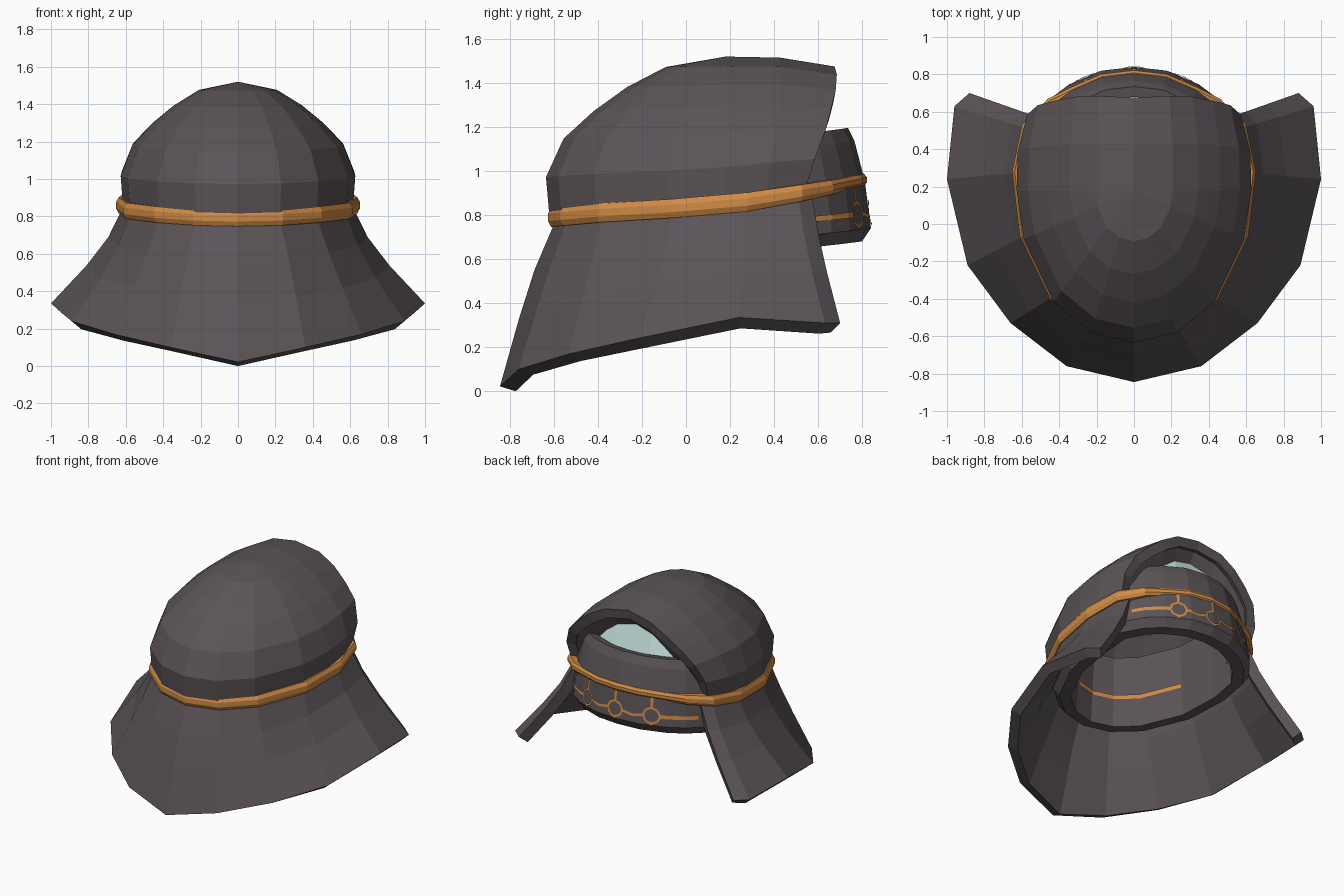
import bpy, bmesh, math
from mathutils import Vector

cube = bpy.data.objects.get("Cube")
if cube:
    bpy.data.objects.remove(cube, do_unlink=True)


def material(name, rgb):
    m = bpy.data.materials.new(name)
    m.use_nodes = True
    m.diffuse_color = (*rgb, 1)
    bsdf = m.node_tree.nodes["Principled BSDF"]
    bsdf.inputs["Base Color"].default_value = (*rgb, 1)
    bsdf.inputs["Roughness"].default_value = 0.8
    return m


CLOTH = material("dark_cloth", (0.105, 0.088, 0.096))
ORANGE = material("orange_trim", (0.64, 0.26, 0.06))
PALE = material("pale_lining", (0.64, 0.87, 0.83))


def build(name, grids, mat, wrap_u=False, wrap_v=False, thick=0):
    """Skin one or more grids of points into one flat-shaded object."""
    bm = bmesh.new()
    for rows in grids:
        vs = [[bm.verts.new(p) for p in row] for row in rows]
        nr, nc = len(vs), len(vs[0])
        for r in range(nr if wrap_v else nr - 1):
            for c in range(nc if wrap_u else nc - 1):
                r2, c2 = (r + 1) % nr, (c + 1) % nc
                bm.faces.new((vs[r][c], vs[r][c2], vs[r2][c2], vs[r2][c]))
    bmesh.ops.remove_doubles(bm, verts=bm.verts, dist=0.0005)
    bmesh.ops.recalc_face_normals(bm, faces=bm.faces)
    me = bpy.data.meshes.new(name)
    bm.to_mesh(me)
    bm.free()
    me.materials.append(mat)
    ob = bpy.data.objects.new(name, me)
    bpy.context.collection.objects.link(ob)
    if thick:
        mod = ob.modifiers.new("thickness", "SOLIDIFY")
        mod.thickness = thick
        mod.offset = -1
    return ob


def flip(p):
    return Vector((-p[0], p[1], p[2]))


def full_loop(half):
    half = [Vector(p) for p in half]
    return half + [flip(p) for p in reversed(half[1:-1])]


def full_arc(half):
    half = [Vector(p) for p in half]
    return [flip(p) for p in reversed(half[1:])] + half


# Half outline of the headband, from the -y side round to the +y side
HALF = [(0, -.605, .79), (.23, -.55, .795), (.43, -.39, .81), (.59, -.06, .83), (.63, .28, .86),
        (.58, .52, .90), (.45, .65, .925), (.33, .71, .94), (.17, .78, .955), (0, .80, .96)]
LOOP = full_loop(HALF)
N = len(LOOP)


def outward(i):
    t = LOOP[(i + 1) % N] - LOOP[i - 1]
    return Vector((t.y, -t.x, 0)).normalized()


def rear(i):
    """0 on the -y half, 1 on the exposed brow."""
    k = min(i % N, N - i % N)
    return max(0, min(1, (k - 4) / 3))


# Domed hood: a half dome on the -y side running on into a vault that ends in the open arch
PROFILE = [(1, 0), (1.02, .25), (.92, .49), (.75, .66), (.56, .81), (.34, .935), (0, 1)]
RIM_Y = [.54, .585, .635, .66, .68, .685, .675]
CROWN = Vector((0, .18, 1.52))


def dome_column(b):
    col = []
    for r, f in PROFILE:
        p = CROWN.lerp(b, r)
        p.z = b.z + (CROWN.z - b.z) * f
        col.append(p)
    return col


def vault_column(width, base, top, ys):
    return [Vector((width * r, y, base + (top - base) * f)) for (r, f), y in zip(PROFILE, ys)]


ARCH = vault_column(.56, .915, 1.475, RIM_Y)
half = [dome_column(Vector((x * .98, y - .015, z))) for x, y, z in HALF[:4]]
half.append(dome_column(Vector((.615, .18, .85))))
half.append(vault_column(.61, .88, 1.515, [.18 + (y - .18) * .5 for y in RIM_Y]))
half.append(ARCH)
hood = [[flip(p) for p in col] for col in reversed(half[1:])] + half
build("hood", [hood], CLOTH, thick=.07)

# Flared neck cape with a pointed hem and turned-in flap ends
CAPE_TOP = HALF[:6] + [(.53, .585, .905)]
HEM = [(0, -.845, .022), (.36, -.76, .10), (.66, -.53, .17), (.89, -.22, .24), (1, .24, .335),
       (.96, .63, .31), (.88, .70, .31)]
FLARE = [.8, .9, 1.1, 1.35, 1.35, 1.25, 1.25]
cape_rows = []
for t in (0, .3, .6, 1):
    half = []
    for top, hem, e in zip(CAPE_TOP, HEM, FLARE):
        a, b = Vector(top) * .98, Vector(hem)
        pt = a.lerp(b, t ** e)
        pt.z = a.z + (b.z - a.z) * t
        half.append(pt)
    cape_rows.append(full_arc(half))
build("neck_cape", [cape_rows], CLOTH, thick=.075)

# Orange headband, slimmer over the brow
band = []
for i, p in enumerate(LOOP):
    h = .043 - .015 * rear(i)
    sec = [(-.03, -h), (.008, -h), (.022, -.4 * h), (.022, .4 * h), (.008, h), (-.03, h)]
    band.append([p + outward(i) * d + Vector((0, 0, z)) for d, z in sec])
build("headband", [band], ORANGE, wrap_u=True, wrap_v=True)

# Inner cap ring whose +y side is the exposed brow
SECTION = [(-.08, .67), (0, .675), (.04, .735), (.012, .95), (-.035, 1.13), (-.065, 1.19),
           (-.12, 1.18), (-.10, .95)]


def cap_point(i, d, z):
    p, inset = LOOP[i % N], .075 * (1 - rear(i))
    q = p + outward(i % N) * (d - inset)
    return Vector((q.x, q.y, z + .6 * (p.z - .95)))


cap = [[cap_point(i, d, z) for d, z in SECTION] for i in range(N)]
build("cap_ring", [cap], CLOTH, wrap_u=True, wrap_v=True)

# Thin trim line inside the cap
trim = [[cap_point(i, -.103, .87), cap_point(i, -.106, .90)] for i in range(-3, 4)]
build("inner_trim", [trim], ORANGE)


# Dark border stepping inward under the arch, and the sloping pale panel it frames
def inner_arch(width, back, drop):
    return full_arc([Vector((p.x * width, p.y - back, p.z - drop)) for p in reversed(ARCH)])


rim = inner_arch(.76, .09, .135)
foot = [Vector((p.x, p.y + .2 * max(0, p.z - .95), min(p.z, 1.08))) for p in rim]
build("arch_border", [[inner_arch(.93, .03, .04), rim]], CLOTH)
build("pale_panel", [[rim, foot]], PALE)

# Netting on the brow: linked octagons with plain ends
PITCH = .17
RADIUS = .055


def brow(s, z):
    i = math.floor(s)
    d = .047 - (z - .735) * .13
    return cap_point(i, d, z).lerp(cap_point(i + 1, d, z), s - i)


def strip(a, b, w=.009):
    ds, dz = (b[0] - a[0]) * PITCH, b[1] - a[1]
    n = math.hypot(ds, dz)
    os, oz = -dz / n * w / PITCH, ds / n * w
    cuts = [(a[0] + ds / PITCH * k / 6, a[1] + dz * k / 6) for k in range(7)]
    return [[brow(s + os, z + oz) for s, z in cuts], [brow(s - os, z - oz) for s, z in cuts]]


strips = []
for k in (-1, 0, 1):
    s, z = N // 2 + 1.5 * k, .805
    ring = [(s + RADIUS / PITCH * math.cos(a * math.pi / 4), z + RADIUS * math.sin(a * math.pi / 4))
            for a in range(9)]
    strips += [strip(u, v, .007) for u, v in zip(ring, ring[1:])]
    strips.append(strip(ring[2], (s, .93)))
    strips.append(strip(ring[6], (s, .737)))
    for side, corner in ((1, ring[0]), (-1, ring[4])):
        if side == k:
            # Broad end link running on behind the flap
            strips.append(strip(corner, (s + side * 2, z), .013))
        else:
            strips.append(strip(corner, (s + side * .75, z - .015)))
build("brow_netting", strips, ORANGE)
